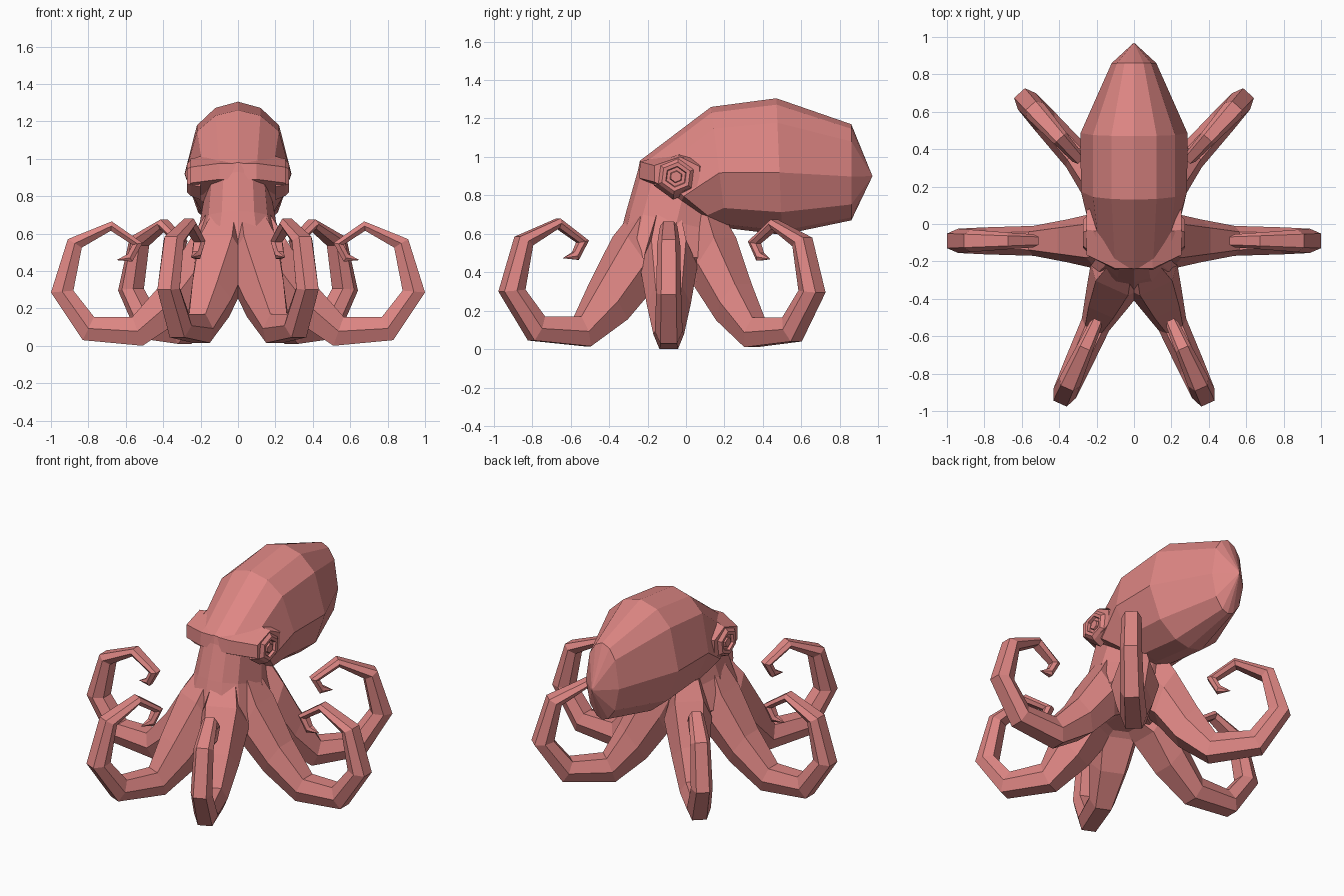
import bpy, bmesh, math
from mathutils import Vector

if "Cube" in bpy.data.objects:
    bpy.data.objects.remove(bpy.data.objects["Cube"])

skin = bpy.data.materials.new("coral_skin")
skin.diffuse_color = (0.73, 0.24, 0.23, 1)
skin.use_nodes = True
skin.node_tree.nodes["Principled BSDF"].inputs["Base Color"].default_value = skin.diffuse_color


def loft(name, rings, tip=None, mirror=False):
    """Skin a list of equal point rings, capped at the start, closed to a tip or cap."""
    bm = bmesh.new()
    vs = [[bm.verts.new(p) for p in r] for r in rings]
    n = len(vs[0])
    for a, b in zip(vs, vs[1:]):
        for i in range(n):
            j = (i + 1) % n
            bm.faces.new((a[i], a[j], b[j], b[i]))
    bm.faces.new(vs[0])
    if tip is None:
        bm.faces.new(vs[-1])
    else:
        t = bm.verts.new(tip)
        for i in range(n):
            bm.faces.new((vs[-1][i], vs[-1][(i + 1) % n], t))
    bmesh.ops.recalc_face_normals(bm, faces=bm.faces)
    me = bpy.data.meshes.new(name)
    bm.to_mesh(me)
    bm.free()
    me.materials.append(skin)
    ob = bpy.data.objects.new(name, me)
    bpy.context.collection.objects.link(ob)
    if mirror:
        ob.modifiers.new("mirror", 'MIRROR').use_axis = (True, False, False)
    return ob


# Body: each ring spans a front/top point to a back/bottom point (y, z) with a half width
body = [((-.24, .34), (.06, .34), .16),
        ((-.375, .47), (.18, .48), .275),
        ((-.31, .72), (.17, .61), .205),
        ((-.25, .93), (.17, .64), .185),
        ((-.24, .98), (.18, .64), .24),
        ((.13, 1.26), (.21, .63), .285),
        ((.47, 1.305), (.50, .595), .287),
        ((.86, 1.17), (.86, .67), .12)]
half = [25, 50, 95, 132, 160]
angles = [math.radians(a) for a in [0] + half + [180] + [-a for a in half[::-1]]]
rings = []
for f, b, w in body:
    f, b = Vector((0, *f)), Vector((0, *b))
    rings.append([(f + b) / 2 + (f - b) / 2 * math.cos(a) + Vector((w * math.sin(a), 0, 0))
                  for a in angles])
loft("body", rings, (0, .97, .90))

# Brow: block across the head that carries the eyes
inner = [(-.238, .975), (-.245, .89), (-.05, .80), (.15, .78), (.20, .98), (-.05, 1.03)]
outer = [(-.165, .955), (-.165, .87), (-.05, .81), (.07, .85), (.07, .95), (-.03, 1.0)]
loft("brow", [[(x, *p) for p in prof] for x, prof in
              ((-.255, outer), (-.1, inner), (.1, inner), (.255, outer))])

# Tentacle: outer (r, z), inner (r, z), half width, curling upward
arm = [((.02, .38), (.13, .77), .08),
       ((.15, .30), (.255, .57), .15),
       ((.30, .14), (.41, .33), .115),
       ((.51, .00), (.565, .155), .08),
       ((.83, .03), (.77, .155), .072),
       ((1.0, .285), (.88, .295), .065),
       ((.91, .57), (.835, .525), .06),
       ((.675, .665), (.68, .615), .045),
       ((.51, .55), (.565, .54), .035),
       ((.565, .45), (.59, .49), .027)]


def tentacle(name, y0, angle, shift, lift, root, reach=0):
    d = Vector((math.cos(angle), math.sin(angle), 0))
    s = Vector((-d.y, d.x, 0))

    def at(p, i, extra=0):
        # the root stays under the head while the rest slides along
        k = shift * min(1, i / 3) + extra
        return Vector((0, y0, 0)) + d * (p[0] + k) + Vector((0, 0, p[1] + lift))
    out = []
    for i, (o, n, w) in enumerate(arm):
        o, n = at(o, i), at(n, i, reach if i in (1, 2) else 0)
        w *= root if i < 3 else 1
        m = (o + n) / 2
        out.append([o + s * w * .6, m + s * w, n + s * w * .6,
                    n - s * w * .6, m - s * w, o - s * w * .6])
    loft(name, out, at((.65, .458), 9), True)


tentacle("side_tentacle", -.09, 0, 0, 0, 1.0)
tentacle("front_tentacle", -.08, math.radians(-65.8), -.035, .015, 1.05, .045)
tentacle("back_tentacle", .02, math.radians(48), -.085, .01, .95, .02)

# Eyes: six-sided discs with a sunken ring and a raised pupil
eye = [(.20, .125), (.255, .10), (.274, .08), (.272, .058), (.25, .052),
       (.25, .036), (.268, .03)]
loft("eye", [[(x, -.052 + r * math.cos(k * math.pi / 3 + .4),
               .897 + r * .95 * math.sin(k * math.pi / 3 + .4)) for k in range(6)]
             for x, r in eye], None, True)
